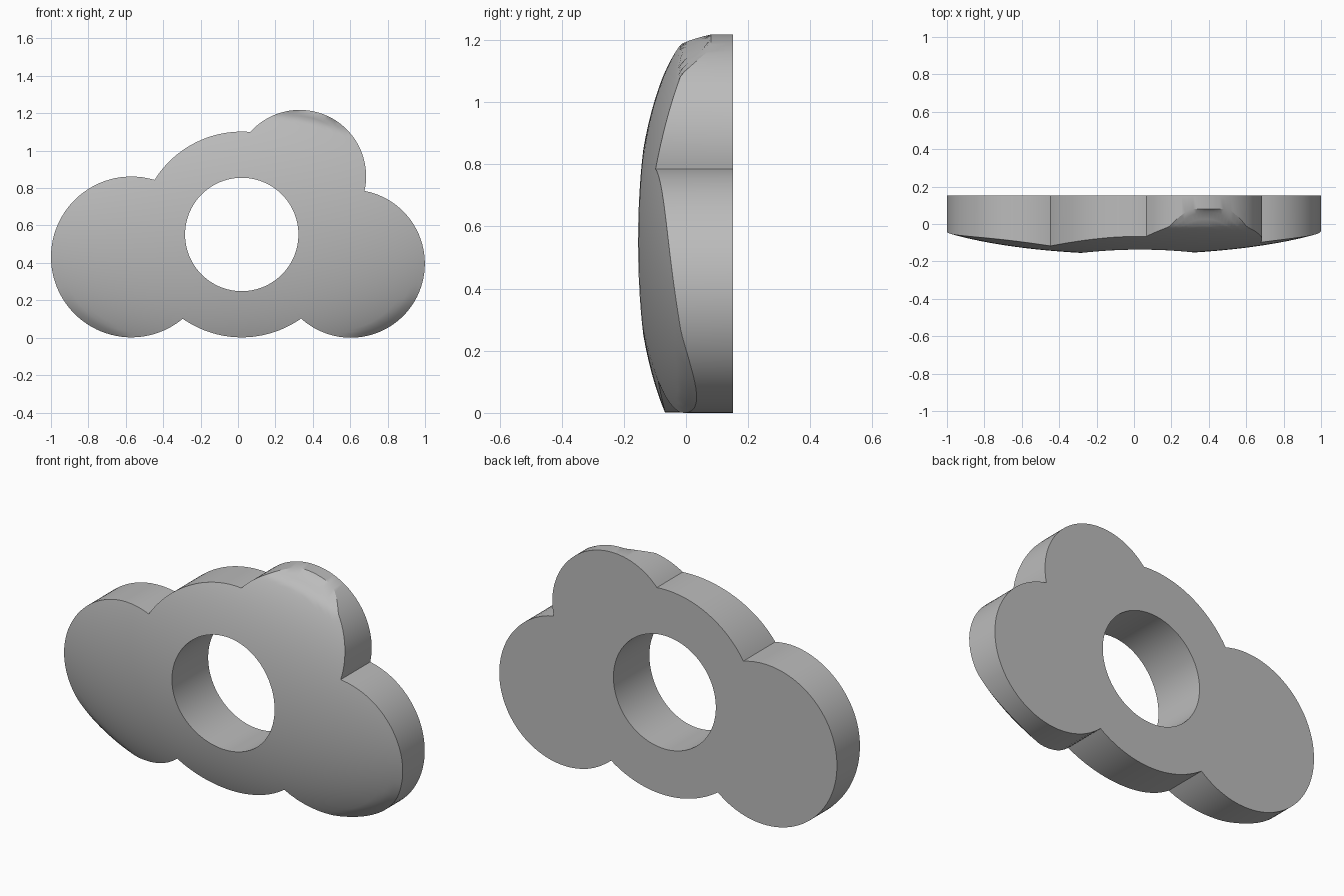
import bpy, bmesh, math
from mathutils import Vector
from mathutils.geometry import intersect_sphere_sphere_2d

cube = bpy.data.objects.get("Cube")
if cube:
    bpy.data.objects.remove(cube, do_unlink=True)

CENTRE = Vector((0.02, 0.552))
HOLE_R = 0.303
BACK_Y = 0.152
RINGS = 24
STEPS = 240

# Round lobes of the cloud: centre (x, z) and radius
LOBES = [
    (CENTRE, 0.55),
    (Vector((-0.57, 0.432)), 0.43),
    (Vector((0.603, 0.396)), 0.396),
    (Vector((0.33, 0.863)), 0.355),
]


def outline_radius(angle):
    """Farthest exit of a ray from the hole centre through the lobes."""
    ray = Vector((math.cos(angle), math.sin(angle)))
    best = 0
    for c, r in LOBES:
        along = (c - CENTRE).dot(ray)
        disc = along * along - (c - CENTRE).length_squared + r * r
        if disc >= 0:
            best = max(best, along + math.sqrt(disc))
    return best


def front_y(x, z):
    """Shallow domed face, falling away faster near the top and bottom."""
    q = (x / 1.27) ** 2 + ((z - 0.55) / 0.753) ** 2
    drop = max(0, q - 0.74) * (0.6 if z > 0.55 else 0.2)
    return min(0.08, 0.138 - 0.3 * math.sqrt(max(0, 1 - q)) + drop)


# Even ray angles, plus the exact notches where lobes meet
angles = [math.tau * i / STEPS for i in range(STEPS)]
for i, (c1, r1) in enumerate(LOBES):
    for c2, r2 in LOBES[i + 1:]:
        for p in intersect_sphere_sphere_2d(c1, r1, c2, r2):
            if p is None:
                continue
            d = p - CENTRE
            a = math.atan2(d.y, d.x) % math.tau
            if abs(outline_radius(a) - d.length) < 0.001:
                angles = [b for b in angles if abs(b - a) > 0.006] + [a]
angles.sort()

# Rings of the domed front, then the flat back, closed into a loop
bm = bmesh.new()
loops = []
for k in range(RINGS + 1):
    ring = []
    for a in angles:
        r = HOLE_R + (outline_radius(a) - HOLE_R) * k / RINGS
        x, z = CENTRE.x + r * math.cos(a), CENTRE.y + r * math.sin(a)
        ring.append(bm.verts.new((x, front_y(x, z), z)))
    loops.append(ring)
for source in (loops[-1], loops[0]):
    loops.append([bm.verts.new((v.co.x, BACK_Y, v.co.z)) for v in source])

n = len(angles)
for k, ring in enumerate(loops):
    after = loops[(k + 1) % len(loops)]
    for i in range(n):
        j = (i + 1) % n
        bm.faces.new((ring[i], ring[j], after[j], after[i]))
bmesh.ops.recalc_face_normals(bm, faces=bm.faces)

mesh = bpy.data.meshes.new("cloud_body")
bm.to_mesh(mesh)
bm.free()
cloud = bpy.data.objects.new("cloud_body", mesh)
bpy.context.collection.objects.link(cloud)

# Plain grey finish
grey = bpy.data.materials.new("plain_grey")
grey.use_nodes = True
colour = (0.5, 0.5, 0.5, 1)
grey.diffuse_color = colour
grey.node_tree.nodes["Principled BSDF"].inputs["Base Color"].default_value = colour
mesh.materials.append(grey)

bpy.ops.object.select_all(action='DESELECT')
cloud.select_set(True)
bpy.context.view_layer.objects.active = cloud
bpy.ops.object.shade_smooth_by_angle(angle=math.radians(30))
